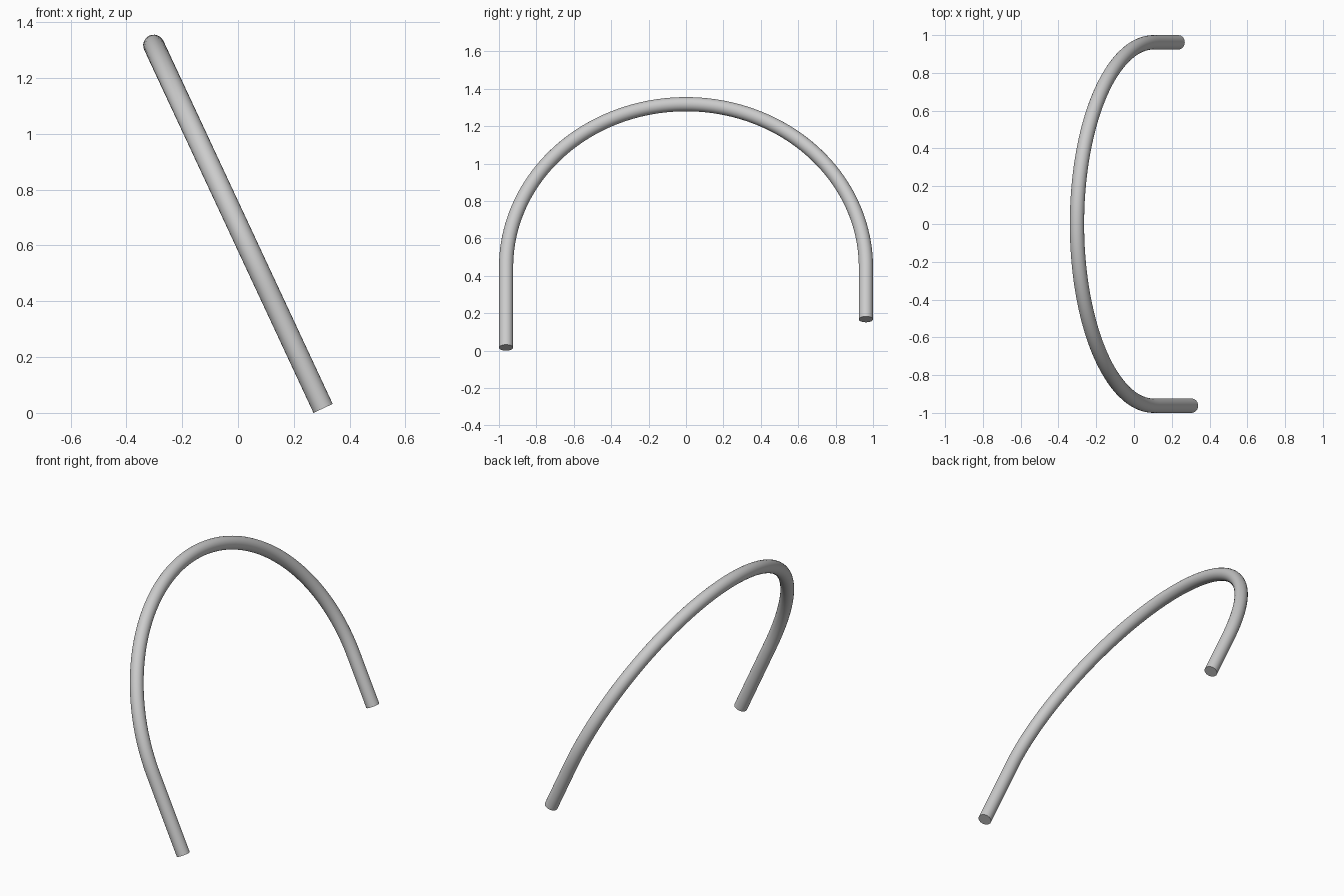
import bpy
from math import sin, cos, pi, radians

if "Cube" in bpy.data.objects:
    bpy.data.objects.remove(bpy.data.objects["Cube"])

TUBE = 0.038            # tube radius
BEND = 1.0 - TUBE       # centreline radius of the arch
TILT = radians(25)      # backward lean
LONG_LEG = 0.474        # straight part at -y
SHORT_LEG = 0.307       # straight part at +y
STEPS = 96

# Centreline in its own plane: long leg, half circle, short leg
path = [(0, -BEND, -LONG_LEG)]
path += [(0, -BEND * cos(pi * i / STEPS), BEND * sin(pi * i / STEPS)) for i in range(STEPS + 1)]
path += [(0, BEND, -SHORT_LEG)]

# Round tube swept along the centreline, with flat end caps
curve = bpy.data.curves.new("bent_tube_handle", 'CURVE')
curve.dimensions = '3D'
curve.bevel_depth = TUBE
curve.bevel_resolution = 10
curve.use_fill_caps = True
spline = curve.splines.new('POLY')
spline.points.add(len(path) - 1)
for point, co in zip(spline.points, path):
    point.co = (*co, 1)

handle = bpy.data.objects.new("bent_tube_handle", curve)
bpy.context.collection.objects.link(handle)

# Lean back, with the long leg's lower rim resting on the ground
handle.rotation_euler = (0, -TILT, 0)
foot_x = 0.305
handle.location = (foot_x - LONG_LEG * sin(TILT), 0, TUBE * sin(TILT) + LONG_LEG * cos(TILT))

bpy.context.view_layer.objects.active = handle
handle.select_set(True)
bpy.ops.object.convert(target='MESH')
bpy.ops.object.shade_smooth_by_angle(angle=radians(35))
